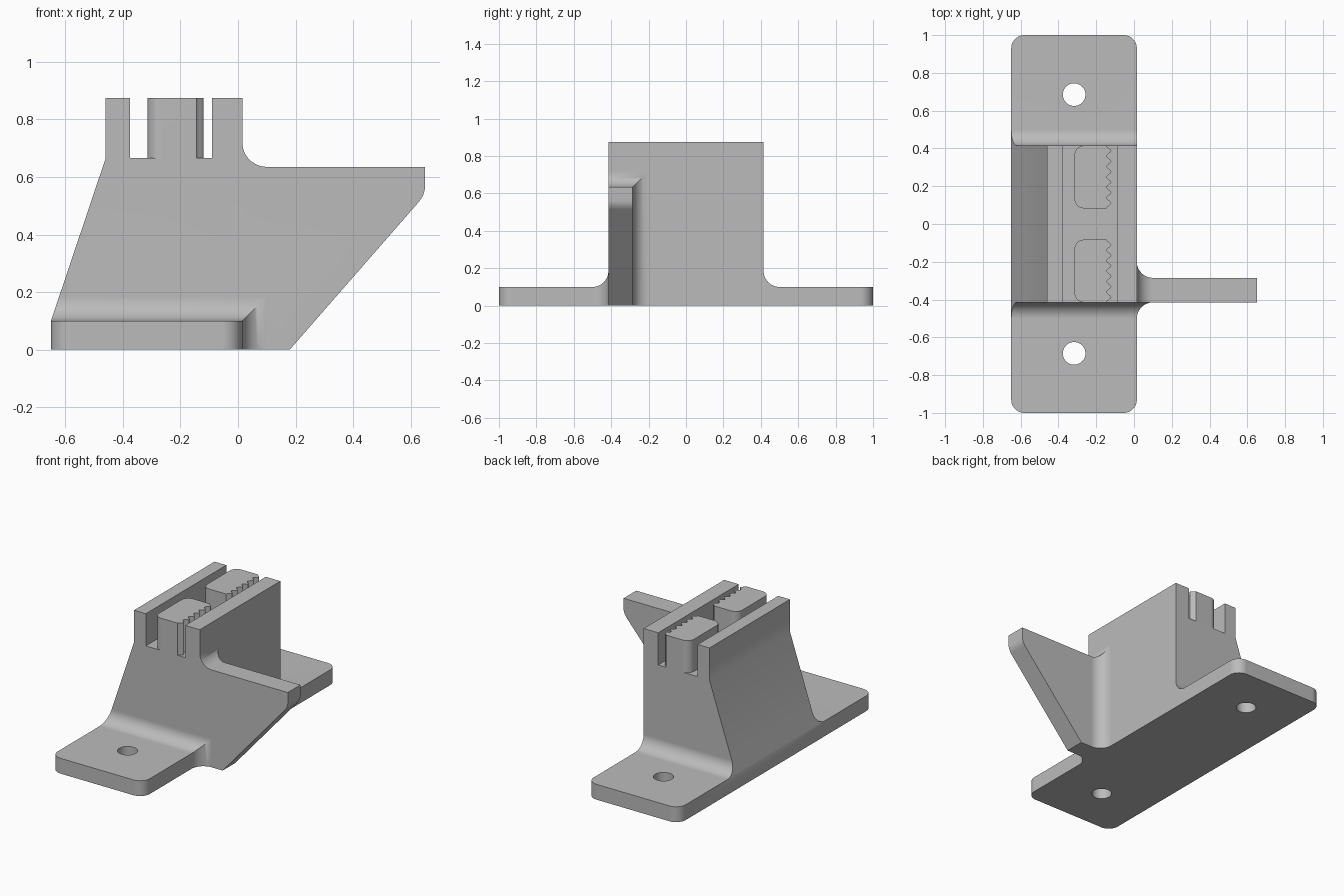
import bpy, bmesh
from math import sin, cos, pi, radians

cube = bpy.data.objects.get("Cube")
if cube:
    bpy.data.objects.remove(cube, do_unlink=True)

LEFT, EDGE, RIGHT = -0.65, 0.015, 0.65   # plate left, plate right, fin tip
PLATE, FLOOR, TOP = 0.10, 0.665, 0.875   # heights
HALF = 0.415                             # half depth of the block
R = 0.085                                # cove radius


def arc(cx, cy, r, start, end, n=12):
    angles = [radians(start + (end - start) * i / n) for i in range(n + 1)]
    return [(cx + r * cos(a), cy + r * sin(a)) for a in angles]


def prism(name, points, axis, low, high):
    """Extrude a 2D outline along the named axis."""
    place = {"X": lambda p, d: (d, p[0], p[1]),
             "Y": lambda p, d: (p[0], d, p[1]),
             "Z": lambda p, d: (p[0], p[1], d)}[axis]
    bm = bmesh.new()
    a = [bm.verts.new(place(p, low)) for p in points]
    b = [bm.verts.new(place(p, high)) for p in points]
    bm.faces.new(a)
    bm.faces.new(b)
    for i in range(len(points)):
        j = (i + 1) % len(points)
        bm.faces.new((a[i], a[j], b[j], b[i]))
    bmesh.ops.recalc_face_normals(bm, faces=bm.faces)
    mesh = bpy.data.meshes.new(name)
    bm.to_mesh(mesh)
    bm.free()
    obj = bpy.data.objects.new(name, mesh)
    bpy.context.collection.objects.link(obj)
    return obj


def combine(target, tool, operation):
    """Apply a boolean and discard the tool."""
    mod = target.modifiers.new("combine", "BOOLEAN")
    mod.operation = operation
    mod.solver = "EXACT"
    mod.object = tool
    bpy.context.view_layer.update()
    bpy.context.view_layer.objects.active = target
    bpy.ops.object.modifier_apply(modifier=mod.name)
    bpy.data.objects.remove(tool, do_unlink=True)


# Plate and block: coved side profile trimmed to the plan outline
half = [(1.2, 0), (1.2, PLATE)] + arc(HALF + R, PLATE + R, R, 270, 180) + [(HALF, TOP)]
side = half + [(-y, z) for y, z in reversed(half)]
bracket = prism("bracket", side, "X", -0.9, 0.4)
c = 0.07
plan = (arc(LEFT + c, -1 + c, c, 180, 270) + arc(EDGE - c, -1 + c, c, 270, 360)
        + arc(EDGE + R, -HALF - R, R, 180, 90) + [(EDGE, -HALF)]
        + arc(EDGE - c, 1 - c, c, 0, 90) + arc(LEFT + c, 1 - c, c, 90, 180))
combine(bracket, prism("plan_trim", plan, "Z", -0.5, 1.5), "INTERSECT")

# Sloped left side
slope = [(LEFT, PLATE), (-0.46, FLOOR), (-0.46, 1.2), (-0.9, 1.2), (-0.9, PLATE)]
combine(bracket, prism("slope_cutter", slope, "Y", -0.7, 0.7), "DIFFERENCE")

# Side fin, coved into the block above and behind
fin_top, fin_back = 0.635, -0.285
fin_side = ([(-0.05, 0), (0.18, 0), (0.63, 0.515), (0.643, 0.535), (RIGHT, 0.56),
             (RIGHT, fin_top)] + arc(EDGE + R, fin_top + R, R, 270, 180)
            + [(-0.05, fin_top + R)])
fin = prism("fin", fin_side, "Y", -0.6, 0.1)
fin_plan = ([(-0.05, -HALF), (0.8, -HALF), (0.8, fin_back)]
            + arc(EDGE + R, fin_back + R, R, 270, 180) + [(-0.05, fin_back + R)])
combine(fin, prism("fin_trim", fin_plan, "Z", -0.5, 1.2), "INTERSECT")
combine(bracket, fin, "UNION")

# Channel along the top
channel = [(-0.375, FLOOR), (-0.09, FLOOR), (-0.09, 1.2), (-0.375, 1.2)]
combine(bracket, prism("channel_cutter", channel, "Y", -0.7, 0.7), "DIFFERENCE")

# Toothed clamp blocks standing in the channel
near, left, root, depth, teeth, steps = 0.083, -0.315, -0.145, 0.025, 6, 8
k = 0.05
count = teeth * steps
rack = [(root + depth * (1 - cos(2 * pi * i / steps)) / 2,
         near + (HALF - near) * i / count) for i in range(count + 1)]
outline = rack + arc(left + k, HALF - k, k, 90, 180) + arc(left + k, near + k, k, 180, 270)
for s in (1, -1):
    pts = [(x, s * y) for x, y in outline]
    combine(bracket, prism("clamp_block", pts, "Z", FLOOR - 0.05, TOP), "UNION")

# Screw holes
for s in (1, -1):
    hole = arc(-0.317, s * 0.685, 0.06, 0, 360, 40)[:-1]
    combine(bracket, prism("hole_cutter", hole, "Z", -0.2, 0.4), "DIFFERENCE")

# Finish
grey = bpy.data.materials.new("light_grey")
grey.use_nodes = True
colour = (0.5, 0.5, 0.5, 1)
grey.diffuse_color = colour
grey.node_tree.nodes["Principled BSDF"].inputs["Base Color"].default_value = colour
bracket.data.materials.clear()
bracket.data.materials.append(grey)
bpy.ops.object.select_all(action="DESELECT")
bracket.select_set(True)
bpy.context.view_layer.objects.active = bracket
bpy.ops.object.shade_smooth_by_angle(angle=radians(30))
weighted = bracket.modifiers.new("weighted_normals", "WEIGHTED_NORMAL")
weighted.keep_sharp = True
